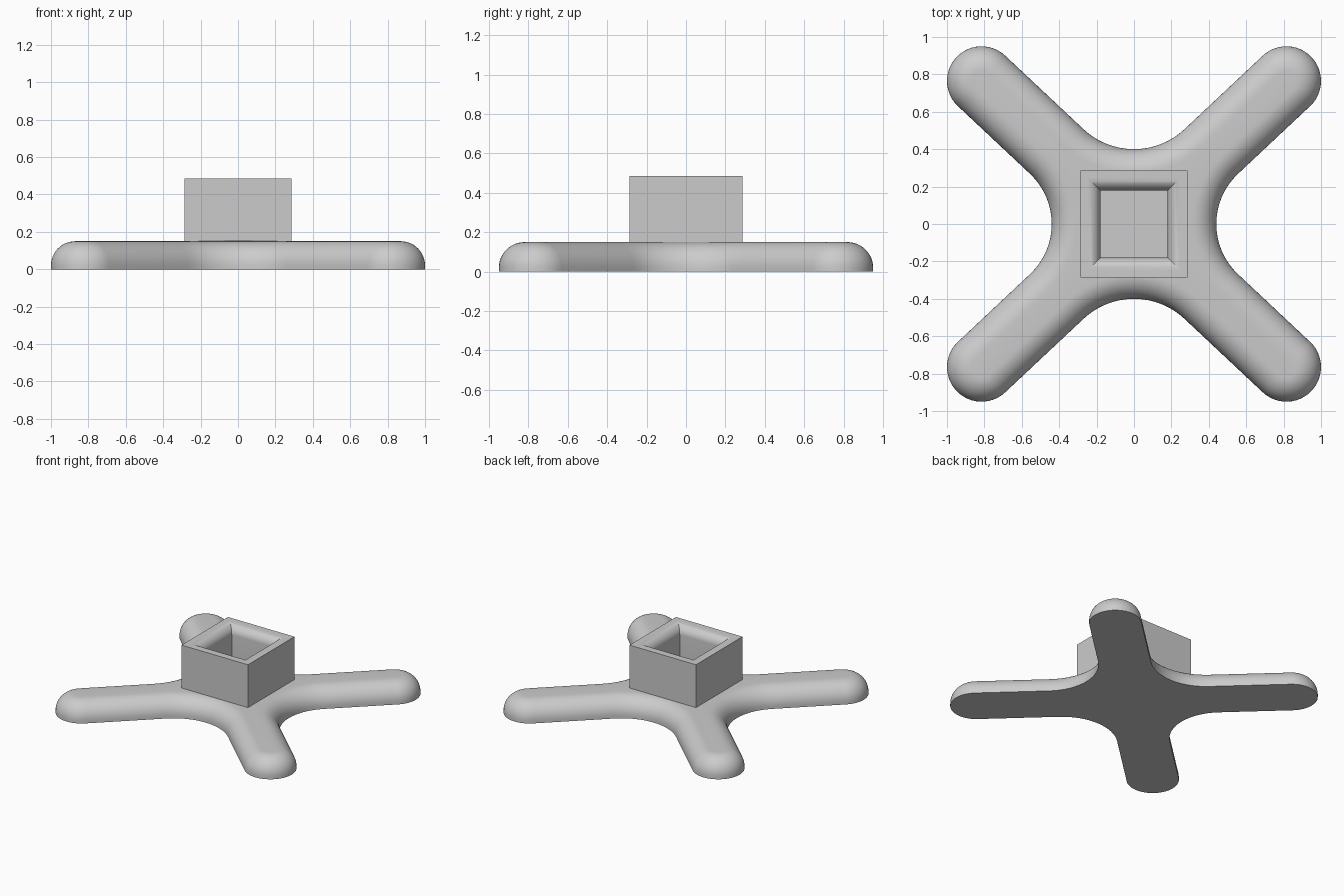
import bpy, bmesh, math
from math import sin, cos, pi
from mathutils import Vector

if "Cube" in bpy.data.objects:
    bpy.data.objects.remove(bpy.data.objects["Cube"], do_unlink=True)

grey = bpy.data.materials.new("light grey")
grey.use_nodes = True
colour = (0.6, 0.6, 0.6, 1)
grey.diffuse_color = colour
grey.node_tree.nodes["Principled BSDF"].inputs["Base Color"].default_value = colour

FOOT = Vector((0.815, 0.765))      # centre of a rounded arm end
ARM_R = 0.185                      # half width of an arm
BASE_H = 0.15
EDGE_R = 0.13                      # rounding of the upper edge


def arc(centre, radius, start, end, steps):
    return [(centre[0] + radius * cos(start + (end - start) * i / steps),
             centre[1] + radius * sin(start + (end - start) * i / steps))
            for i in range(steps + 1)]


def outline(inset):
    """Four-armed outline, offset inward by inset."""
    a = math.atan2(FOOT.y, FOOT.x)
    # Webs between arms: circles tangent to both neighbouring arms
    cy = (0.40 - ARM_R) / (1 - cos(a))
    cx = (0.44 - ARM_R) / (1 - sin(a))
    ry, rx = cy - 0.40 + inset, cx - 0.44 + inset
    r = ARM_R - inset
    pts = []
    for sx, sy, angle, web, web_r, half in (
            (1, 1, a, (0, cy), ry, pi / 2 - a),
            (-1, 1, pi - a, (-cx, 0), rx, a),
            (-1, -1, pi + a, (0, -cy), ry, pi / 2 - a),
            (1, -1, -a, (cx, 0), rx, a)):
        pts += arc((sx * FOOT.x, sy * FOOT.y), r, angle - pi / 2, angle + pi / 2, 24)
        mid = math.atan2(-web[1], -web[0])
        sweep = pi / 2 - half
        pts += arc(web, web_r, mid + sweep, mid - sweep, 16)
    return pts


def square(half):
    return [(half, half), (-half, half), (-half, -half), (half, -half)]


def loft(name, rings):
    """Bridge stacked (points, height) rings and cap both ends."""
    bm = bmesh.new()
    loops = [[bm.verts.new((x, y, z)) for x, y in pts] for pts, z in rings]
    n = len(loops[0])
    for low, high in zip(loops, loops[1:]):
        for i in range(n):
            j = (i + 1) % n
            bm.faces.new((low[i], low[j], high[j], high[i]))
    bm.faces.new(loops[0][::-1])
    bm.faces.new(loops[-1])
    bmesh.ops.recalc_face_normals(bm, faces=bm.faces)
    mesh = bpy.data.meshes.new(name)
    bm.to_mesh(mesh)
    bm.free()
    obj = bpy.data.objects.new(name, mesh)
    bpy.context.collection.objects.link(obj)
    mesh.materials.append(grey)
    bpy.ops.object.select_all(action='DESELECT')
    obj.select_set(True)
    bpy.context.view_layer.objects.active = obj
    bpy.ops.object.shade_smooth_by_angle(angle=math.radians(30))
    return obj


# Cross base with a rounded upper edge
rings = [(outline(0), 0)]
for i in range(13):
    t = pi / 2 * i / 12
    rings.append((outline(EDGE_R * (1 - cos(t))), BASE_H - EDGE_R * (1 - sin(t))))
loft("cross_base", rings)

# Square post socket with a rounded inner lip
TOP, OUTER, INNER, LIP = 0.485, 0.287, 0.18, 0.07
rings = [(square(OUTER), BASE_H), (square(OUTER), TOP)]
for i in range(11):
    t = pi / 2 * i / 10
    rings.append((square(INNER + LIP * (1 - sin(t))), TOP - LIP * (1 - cos(t))))
rings.append((square(INNER), BASE_H + 0.002))
loft("post_socket", rings)
